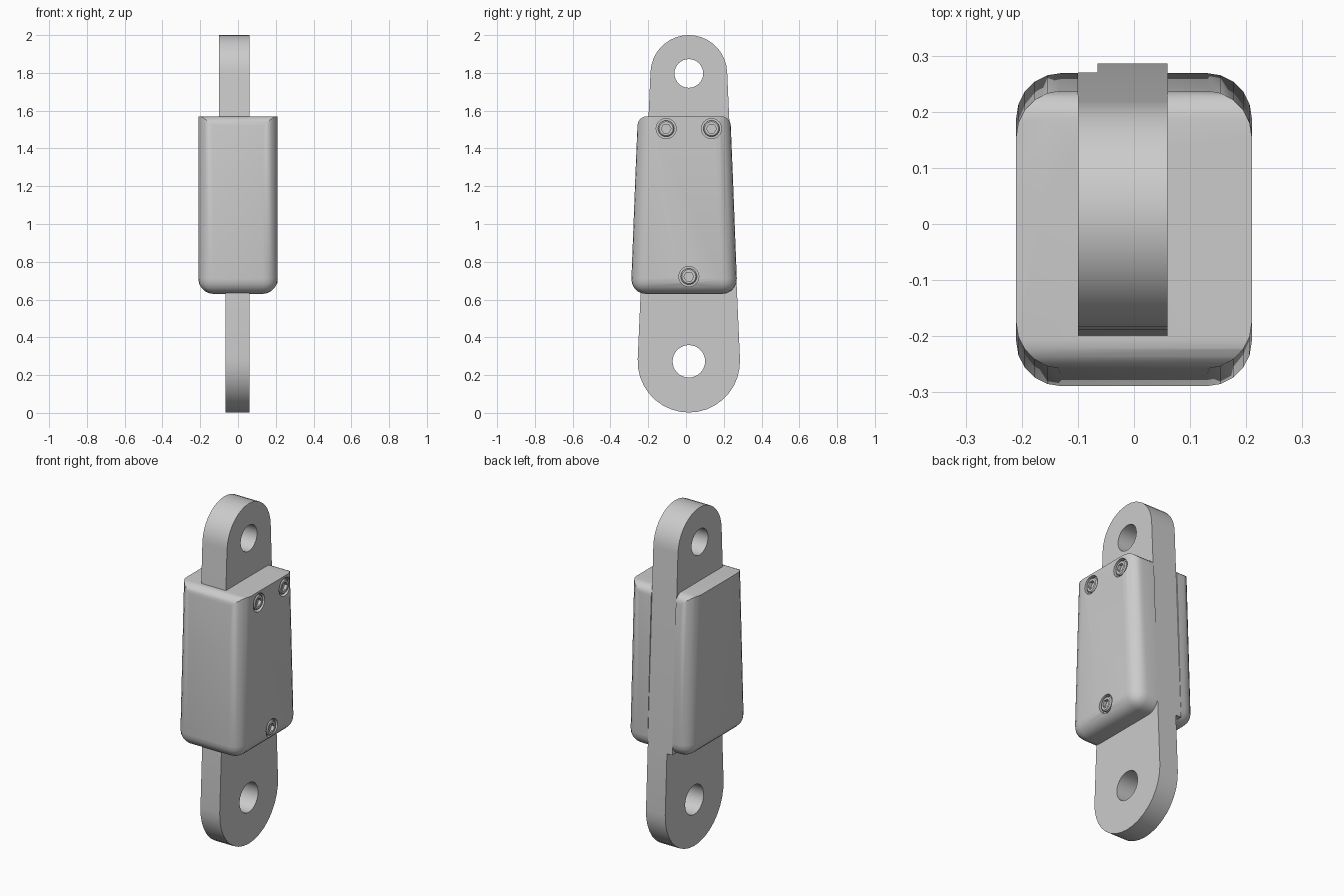
import bpy, bmesh, math

if "Cube" in bpy.data.objects:
    bpy.data.objects.remove(bpy.data.objects["Cube"])

CY, TOP_Z, TOP_R, LOW_Z, LOW_R = 0.015, 1.797, 0.203, 0.273, 0.271
TILT = math.asin((LOW_R - TOP_R) / (TOP_Z - LOW_Z))


def finish(bm, name):
    bmesh.ops.recalc_face_normals(bm, faces=bm.faces)
    me = bpy.data.meshes.new(name)
    bm.to_mesh(me)
    bm.free()
    ob = bpy.data.objects.new(name, me)
    bpy.context.collection.objects.link(ob)
    return ob


def extrude_profile(name, pts, x0, x1):
    """Closed (y, z) outline extruded along x."""
    bm = bmesh.new()
    f = bm.faces.new([bm.verts.new((x0, y, z)) for y, z in pts])
    r = bmesh.ops.extrude_face_region(bm, geom=[f])
    vs = [v for v in r['geom'] if isinstance(v, bmesh.types.BMVert)]
    bmesh.ops.translate(bm, verts=vs, vec=(x1 - x0, 0, 0))
    return finish(bm, name)


def arc(y, z, r, a0, a1, n):
    return [(y + r * math.cos(a0 + (a1 - a0) * i / n),
             z + r * math.sin(a0 + (a1 - a0) * i / n)) for i in range(n + 1)]


def disc(name, y, z, r, x0, x1, n=32):
    return extrude_profile(name, arc(y, z, r, 0, 2 * math.pi, n)[:-1], x0, x1)


def boolean(ob, cutter, op='DIFFERENCE'):
    m = ob.modifiers.new(op, 'BOOLEAN')
    m.object, m.operation, m.solver = cutter, op, 'EXACT'
    bpy.context.view_layer.objects.active = ob
    bpy.ops.object.modifier_apply(modifier=m.name)
    bpy.data.objects.remove(cutter)


def smooth(ob, deg=35):
    bpy.ops.object.select_all(action='DESELECT')
    ob.select_set(True)
    bpy.context.view_layer.objects.active = ob
    bpy.ops.object.shade_smooth_by_angle(angle=math.radians(deg))


def half_width(z):
    return (LOW_R - (z - LOW_Z) * math.sin(TILT)) / math.cos(TILT)


# Upper link plate, with its tapered spine running through the housing
z = 0.64
w = half_width(z)
upper = extrude_profile("upper_link", arc(CY, TOP_Z, TOP_R, TILT, math.pi - TILT, 18)
                        + [(CY - w, z), (CY + w, z)], -0.10, 0.06)
boolean(upper, disc("hole", CY, TOP_Z, 0.076, -1, 1))
smooth(upper)

# Lower link plate, slightly thinner
w = half_width(z)
lower = extrude_profile("lower_link", arc(CY, LOW_Z, LOW_R, math.pi - TILT, 2 * math.pi + TILT, 18)
                        + [(CY + w, z), (CY - w, z)], -0.065, 0.06)
boolean(lower, disc("hole", CY, LOW_Z, 0.086, -1, 1))
smooth(lower)

# Housing: tapered block, rounded upright and bottom edges, square side edges on top
B, T = 0.63, 1.57
bm = bmesh.new()
bmesh.ops.create_cube(bm, size=2)
for v in bm.verts:
    up = v.co.z > 0
    y = (0.236 if up else 0.272) if v.co.y > 0 else (-0.256 if up else -0.292)
    v.co = (0.21 * v.co.x, y, T if up else B)
edges = [e for e in bm.edges if not all(v.co.z > 1 for v in e.verts)]
bmesh.ops.bevel(bm, geom=edges, offset=0.08, segments=5, profile=0.5, affect='EDGES')
housing = finish(bm, "housing")

# Front and rear top edges rounded by intersecting with a rounded side outline
r = 0.05
front, rear = -0.257, 0.237
outline = ([(-0.35, 0.5), (0.35, 0.5), (0.35, 0.6), (rear + 0.037, B)]
           + arc(rear - r, T - r, r, 0.04, math.pi / 2, 5)
           + arc(front + r, T - r, r, math.pi / 2, math.pi - 0.04, 5)
           + [(front - 0.037, B), (-0.35, 0.6)])
boolean(housing, extrude_profile("side_outline", outline, -0.5, 0.5), 'INTERSECT')

# Open slot at the rear showing the spine
boolean(housing, extrude_profile("slot", [(0.14, 0.4), (0.5, 0.4), (0.5, 1.8), (0.14, 1.8)],
                                 -0.10, 0.06))

# Counterbored socket screws on the right side
for i, (y, z) in enumerate([(-0.105, 1.505), (0.135, 1.505), (0.015, 0.722)]):
    boolean(housing, disc("bore", y, z, 0.053, 0.185, 0.3))
    bm = bmesh.new()
    profile = [(0.18, 0.043), (0.203, 0.043), (0.209, 0.037)]
    rings = [[bm.verts.new((x, y + a, z + b)) for a, b in arc(0, 0, rad, 0, 2 * math.pi, 24)[:-1]]
             for x, rad in profile]
    for p, q in zip(rings, rings[1:]):
        for k in range(24):
            bm.faces.new((p[k], p[k - 1], q[k - 1], q[k]))
    bm.faces.new(rings[0])
    bm.faces.new(rings[-1])
    screw = finish(bm, f"socket_screw_{i + 1}")
    boolean(screw, disc("hex_socket", y, z, 0.026, 0.19, 0.3, 6))
    smooth(screw)
smooth(housing)
